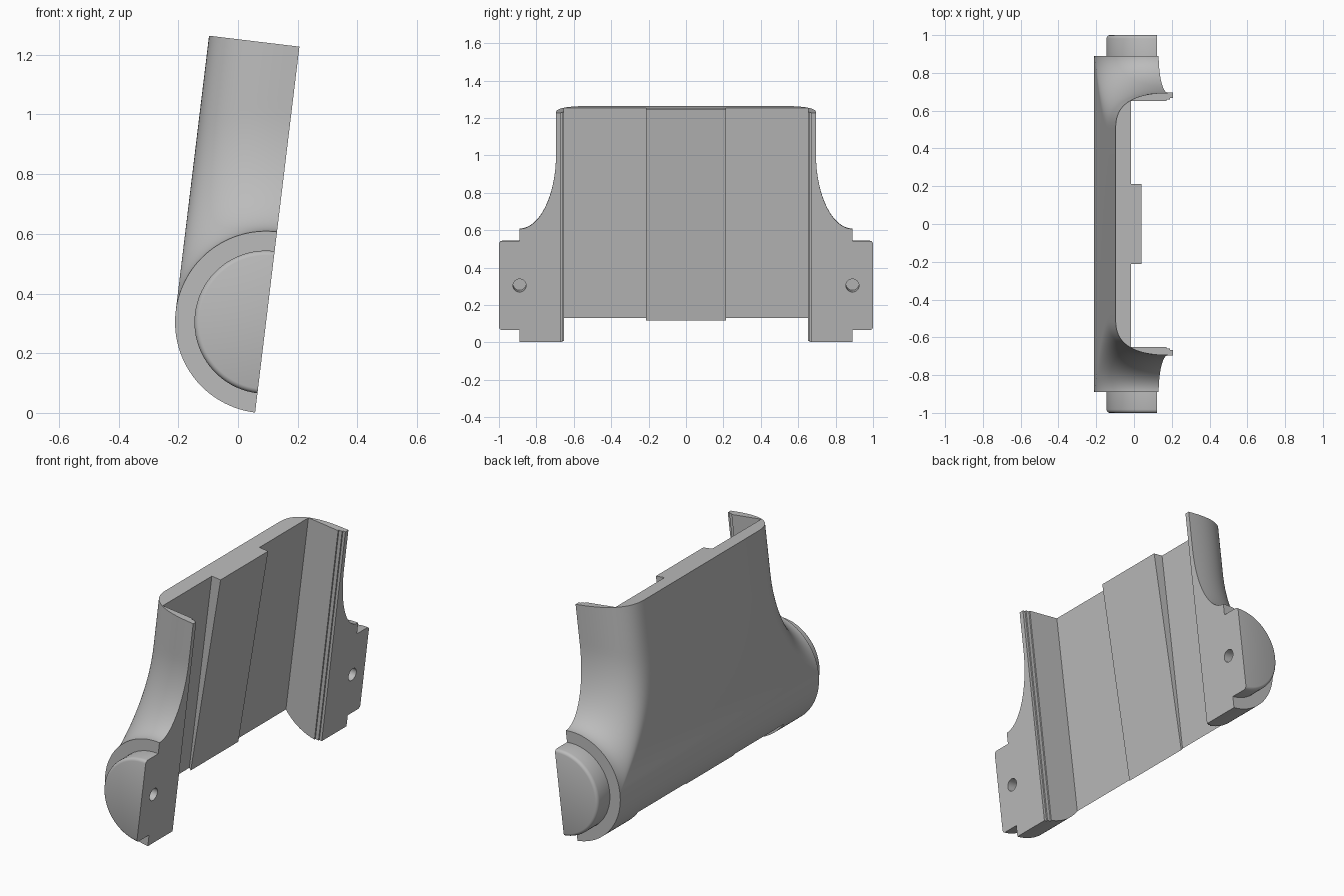
import bpy, bmesh, math
from mathutils import Matrix

cube = bpy.data.objects.get("Cube")
if cube:
    bpy.data.objects.remove(cube)

R = 0.305        # barrel radius
TOP = 0.93       # length of the plate above the barrel axis
END = 0.89       # half length of the barrel
BOSS_R = 0.24
TILT = Matrix.Translation((0.094, 0, 0.304)) @ Matrix.Rotation(math.radians(6.9), 4, 'Y')

grey = bpy.data.materials.new("plain_grey")
grey.use_nodes = True
grey.diffuse_color = (0.5, 0.5, 0.5, 1)
grey.node_tree.nodes["Principled BSDF"].inputs["Base Color"].default_value = (0.5, 0.5, 0.5, 1)


def make(name, bm):
    bmesh.ops.remove_doubles(bm, verts=bm.verts, dist=1e-5)
    bmesh.ops.recalc_face_normals(bm, faces=bm.faces)
    mesh = bpy.data.meshes.new(name)
    bm.to_mesh(mesh)
    bm.free()
    mesh.materials.append(grey)
    obj = bpy.data.objects.new(name, mesh)
    bpy.context.collection.objects.link(obj)
    return obj


def loft(name, rings):
    """Closed rings of equal length, skinned and capped."""
    bm = bmesh.new()
    loops = [[bm.verts.new(p) for p in ring] for ring in rings]
    n = len(loops[0])
    for a, b in zip(loops, loops[1:]):
        for i in range(n):
            j = (i + 1) % n
            bm.faces.new((a[i], a[j], b[j], b[i]))
    bm.faces.new(loops[0])
    bm.faces.new(loops[-1])
    return make(name, bm)


def cut(obj, cutter):
    mod = obj.modifiers.new("cut", 'BOOLEAN')
    mod.operation = 'DIFFERENCE'
    mod.solver = 'EXACT'
    mod.object = cutter
    bpy.context.view_layer.objects.active = obj
    bpy.ops.object.modifier_apply(modifier=mod.name)


def half_width(v, u):
    """Rounded plate corner, flared out to the barrel rim."""
    base = 0.5 + 0.195 * max(0, 1 - (abs(v) / R) ** 2.6) ** (1 / 2.6)
    t = min(1, max(0, math.hypot(u, v) - R) / 0.4)
    flare = 1 - math.sqrt(max(0, 1 - (1 - t) ** 2))
    return base + (END - base) * flare


# Shell: half barrel and plate as one skin, mirrored across y
COLS, ROWS = 32, 32
bm = bmesh.new()
sides = []
for sign in (1, -1):
    grid = []
    for i in range(COLS + 1):
        a = math.pi / 2 * i / COLS
        v, rim = -R * math.cos(a), R * math.sin(a)
        col = [bm.verts.new((v, sign * END, -rim))]
        for k in range(ROWS + 1):
            u = rim + (TOP - rim) * (k / ROWS) ** 2
            col.append(bm.verts.new((v, sign * half_width(v, u), u)))
        grid.append(col)
    for c, d in zip(grid, grid[1:]):
        for k in range(ROWS + 1):
            bm.faces.new((c[k], d[k], d[k + 1], c[k + 1]))
    border = ([c[0] for c in grid] + grid[-1][1:] +
              [c[-1] for c in reversed(grid[:-1])] + grid[0][-2:0:-1])
    sides.append(border)
p, q = sides
for i in range(len(p)):
    j = (i + 1) % len(p)
    bm.faces.new((p[i], p[j], q[j], q[i]))
shell = make("shell", bm)


# Trough with stepped lips and a raised tapering centre pad
def trough_ring(u, floor, pad):
    half = [(0.668, 0.1), (0.668, -0.015), (0.66, -0.015), (0.66, -0.035),
            (0.652, -0.035), (0.652, floor), (0.213, floor), (0.213, pad)]
    ring = half + [(-y, v) for y, v in reversed(half)]
    return [(v, y, u) for y, v in ring]


trough = loft("trough_cutter", [trough_ring(-0.33, -0.228, -0.222),
                                trough_ring(TOP + 0.02, -0.222, -0.166)])
cut(shell, trough)
cutters = [trough]
parts = [shell]

# End bosses with rounded rims, and a pin hole at each end
for side, sign in (("left", 1), ("right", -1)):
    rings = []
    for y, r in ((END, BOSS_R), (0.982, BOSS_R), (0.991, 0.2375),
                 (0.997, 0.232), (1.0, 0.224)):
        rings.append([(-r * math.sin(math.pi * i / 40), sign * y,
                       r * math.cos(math.pi * i / 40)) for i in range(41)])
    boss = loft("end_boss_" + ("back" if sign > 0 else "front"), rings)
    hole = loft("pin_hole_cutter", [
        [(x, sign * END + 0.035 * math.cos(math.tau * i / 24),
          0.035 * math.sin(math.tau * i / 24)) for i in range(24)]
        for x in (-0.08, 0.05)])
    cut(shell, hole)
    cut(boss, hole)
    parts.append(boss)
    cutters.append(hole)

for c in cutters:
    bpy.data.objects.remove(c)

# Lean the parts and shade them
bpy.ops.object.select_all(action='DESELECT')
for obj in parts:
    obj.data.transform(TILT)
    obj.select_set(True)
bpy.context.view_layer.objects.active = shell
bpy.ops.object.shade_smooth_by_angle(angle=math.radians(30))
